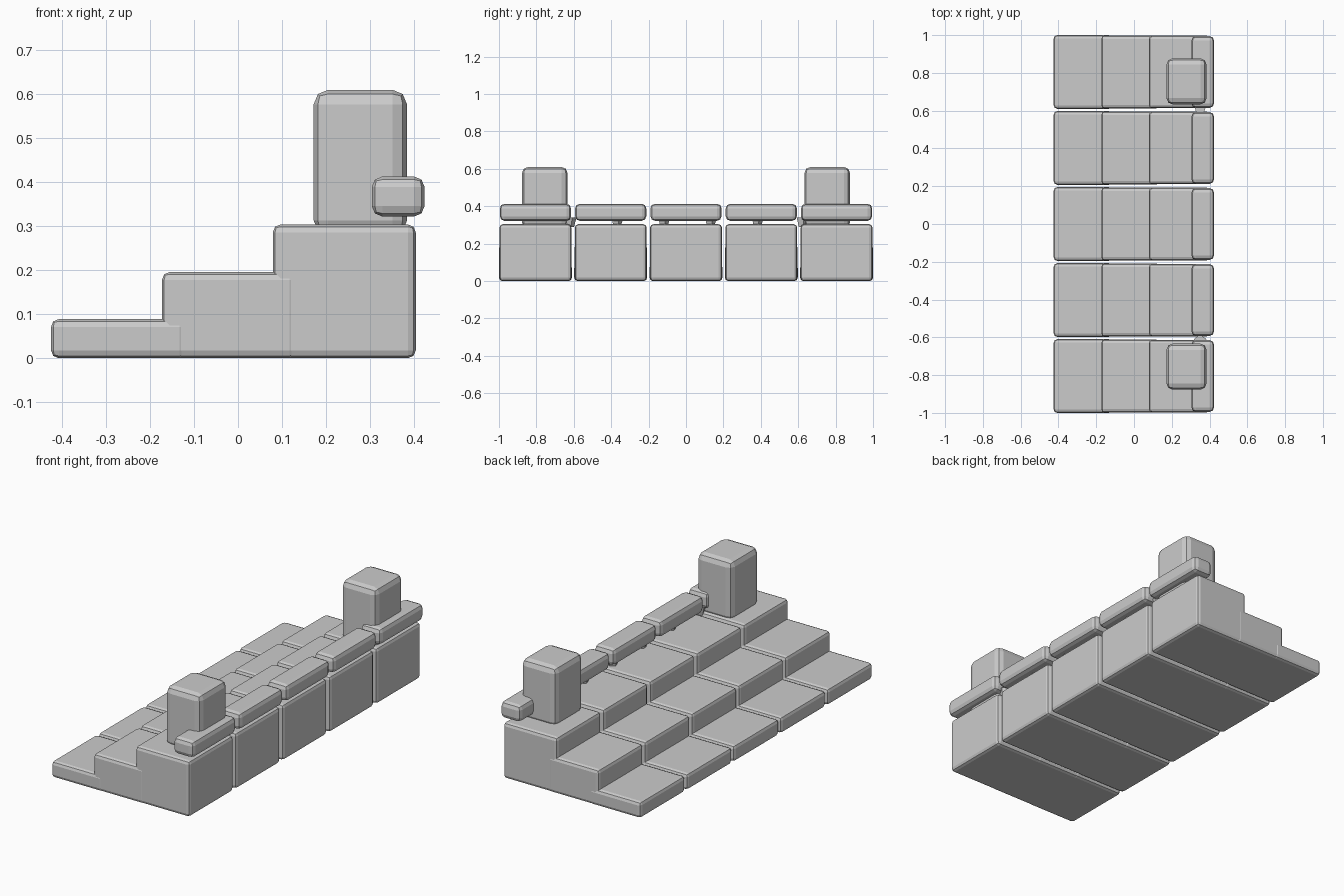
import bpy, bmesh, math
from mathutils import Matrix

if "Cube" in bpy.data.objects:
    bpy.data.objects.remove(bpy.data.objects["Cube"])

stone = bpy.data.materials.new("grey_stone")
stone.diffuse_color = (0.6, 0.6, 0.6, 1)
stone.use_nodes = True
stone.node_tree.nodes["Principled BSDF"].inputs["Base Color"].default_value = stone.diffuse_color


def finish(name, bm):
    mesh = bpy.data.meshes.new(name)
    bm.to_mesh(mesh)
    bm.free()
    mesh.materials.append(stone)
    obj = bpy.data.objects.new(name, mesh)
    bpy.context.collection.objects.link(obj)
    return obj


def block(name, x, y, z, bevel):
    """Rounded stone block spanning the given (min, max) ranges."""
    bm = bmesh.new()
    size = [r[1] - r[0] for r in (x, y, z)]
    mid = [(r[0] + r[1]) / 2 for r in (x, y, z)]
    bmesh.ops.create_cube(bm, size=1, matrix=Matrix.Translation(mid) @ Matrix.Diagonal((*size, 1)))
    obj = finish(name, bm)
    mod = obj.modifiers.new("rounded_edges", 'BEVEL')
    mod.width = bevel
    mod.segments = 2
    return obj


def span(centre, half):
    return (centre - half, centre + half)


def chip(name, x, y, z, radius, height):
    """Small tapered stone peg holding up the rail."""
    bm = bmesh.new()
    bmesh.ops.create_cone(bm, cap_ends=True, segments=5, radius1=radius * 0.6,
                          radius2=radius, depth=height,
                          matrix=Matrix.Translation((x, y, z)))
    finish(name, bm)


# Five side-by-side flights of three overlapping steps, each with a rail stone
for i in range(5):
    y = (i - 2) * 0.4025
    block(f"low_step_{i}", (-0.425, -0.115), span(y, 0.195), (0, 0.089), 0.018)
    block(f"middle_step_{i}", (-0.173, 0.135), span(y, 0.1935), (0, 0.196), 0.018)
    block(f"top_step_{i}", (0.079, 0.404), span(y, 0.192), (0, 0.304), 0.018)
    block(f"rail_{i}", (0.304, 0.424), span(y, 0.19), (0.322, 0.413), 0.024)

# Pegs tucked between the rail and the top step
for i, y in enumerate((-0.83, -0.62, -0.37, -0.12, 0.13, 0.38, 0.62, 0.83)):
    chip(f"rail_peg_{i}", 0.35, y, 0.315, 0.035, 0.05)

# Pillars at both ends of the top step
for name, y in (("near_pillar", -0.755), ("far_pillar", 0.755)):
    block(name, (0.172, 0.384), span(y, 0.122), (0.28, 0.61), 0.033)
